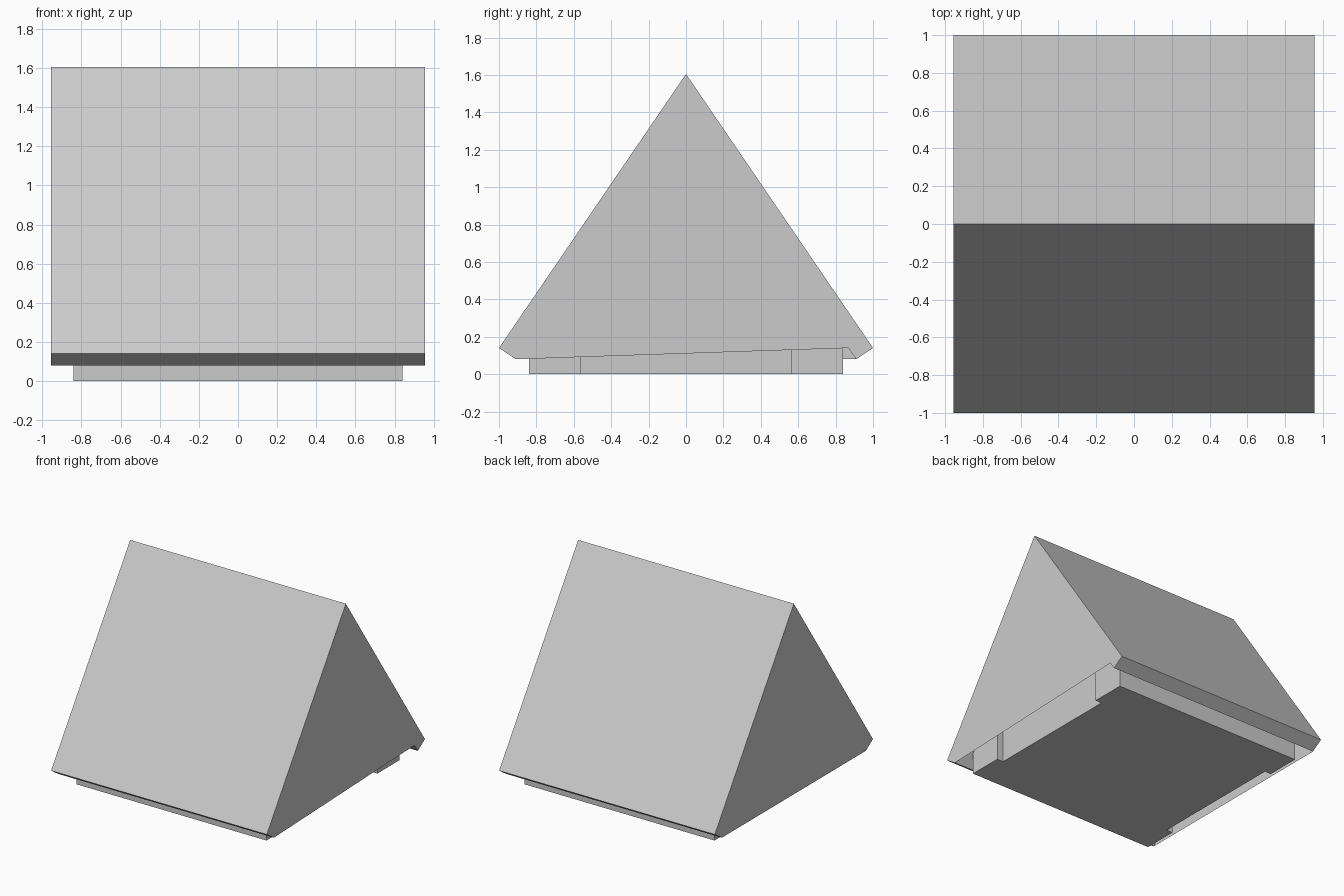
import bpy, bmesh

if "Cube" in bpy.data.objects:
    bpy.data.objects.remove(bpy.data.objects["Cube"])

X = 0.955          # half length of the roof along the ridge
BODY = 0.84        # half width of the body


def make_object(name, bm):
    bmesh.ops.recalc_face_normals(bm, faces=bm.faces)
    mesh = bpy.data.meshes.new(name)
    bm.to_mesh(mesh)
    bm.free()
    obj = bpy.data.objects.new(name, mesh)
    bpy.context.collection.objects.link(obj)
    return obj


# Thick folded roof with closed gable ends
bm = bmesh.new()
profile = [(-0.91, 0.08), (-1, 0.14), (0, 1.605), (1, 0.14), (0.91, 0.08), (0, 1.41)]
left = [bm.verts.new((-X, y, z)) for y, z in profile]
right = [bm.verts.new((X, y, z)) for y, z in profile]
for i in range(6):
    j = (i + 1) % 6
    bm.faces.new((left[i], left[j], right[j], right[i]))
bm.faces.new(left[:5])
# The right gable has a slanted lower edge ending at the back eave
corner = bm.verts.new((X, 0.868, 0.14))
bm.faces.new(right[:5] + [corner])
make_object("roof", bm)

# Body below the roof: a five-sided prism
bm = bmesh.new()
section = [(-BODY, 0), (BODY, 0), (BODY, 0.17), (0, 1.38), (-BODY, 0.17)]
ends = [[bm.verts.new((x, y, z)) for y, z in section] for x in (-BODY, BODY)]
for end in ends:
    bm.faces.new(end)
for i in range(5):
    j = (i + 1) % 5
    bm.faces.new((ends[0][i], ends[0][j], ends[1][j], ends[1][i]))
body = make_object("body", bm)

# Shallow doorway recess in each gable wall
for side, label in ((-1, "left"), (1, "right")):
    bpy.ops.mesh.primitive_cube_add(size=1, location=(side * 0.885, 0, 0.2))
    cutter = bpy.context.object
    cutter.name = label + "_recess_cutter"
    cutter.scale = (0.2, 1.125, 0.6)
    cutter.hide_render = True
    cutter.hide_viewport = True
    mod = body.modifiers.new(label + "_recess", 'BOOLEAN')
    mod.operation = 'DIFFERENCE'
    mod.solver = 'EXACT'
    mod.object = cutter
